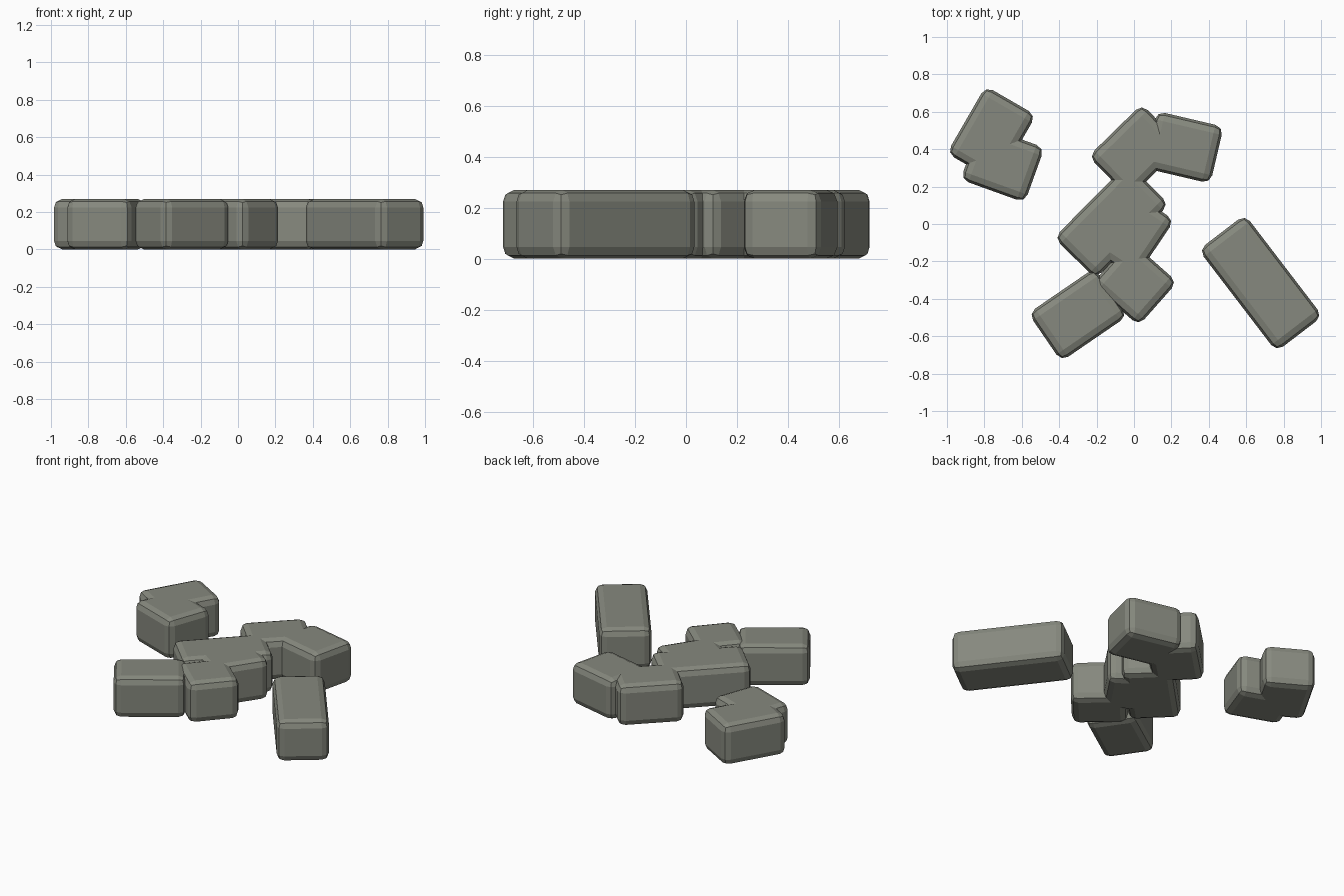
import bpy, bmesh, math

if "Cube" in bpy.data.objects:
    bpy.data.objects.remove(bpy.data.objects["Cube"])

HEIGHT = 0.27
BEVEL = 0.045

stone = bpy.data.materials.new("grey_stone")
stone.diffuse_color = (0.24, 0.25, 0.21, 1)
stone.use_nodes = True
stone.node_tree.nodes["Principled BSDF"].inputs["Base Color"].default_value = stone.diffuse_color


def block(name, x, y, length, width, degrees):
    """Bevelled stone block lying flat, turned about z."""
    bm = bmesh.new()
    bmesh.ops.create_cube(bm, size=1)
    bmesh.ops.scale(bm, vec=(length, width, HEIGHT), verts=bm.verts)
    bmesh.ops.bevel(bm, geom=bm.edges[:], offset=BEVEL, segments=2,
                    profile=0.5, affect='EDGES')
    mesh = bpy.data.meshes.new(name)
    bm.to_mesh(mesh)
    bm.free()
    mesh.materials.append(stone)
    obj = bpy.data.objects.new(name, mesh)
    obj.location = (x, y, HEIGHT / 2)
    obj.rotation_euler.z = math.radians(degrees)
    bpy.context.collection.objects.link(obj)


# lone block on the right
block("right_block", 0.677, -0.316, 0.685, 0.312, -52.6)
# pair at the back left
block("left_pair_upper", -0.762, 0.48, 0.415, 0.312, 60)
block("left_pair_lower", -0.703, 0.323, 0.365, 0.312, -19.8)
# winding chain in the middle, from back to front
block("chain_back_right", 0.265, 0.41, 0.367, 0.312, -13.2)
block("chain_back", 0.008, 0.39, 0.40, 0.312, 44.4)
block("chain_middle", -0.12, 0.016, 0.56, 0.312, 45.3)
block("chain_middle_right", -0.019, -0.05, 0.38, 0.312, 56)
block("chain_front", 0.003, -0.316, 0.335, 0.312, -41.5)
block("chain_front_left", -0.30, -0.485, 0.43, 0.312, 34.4)
